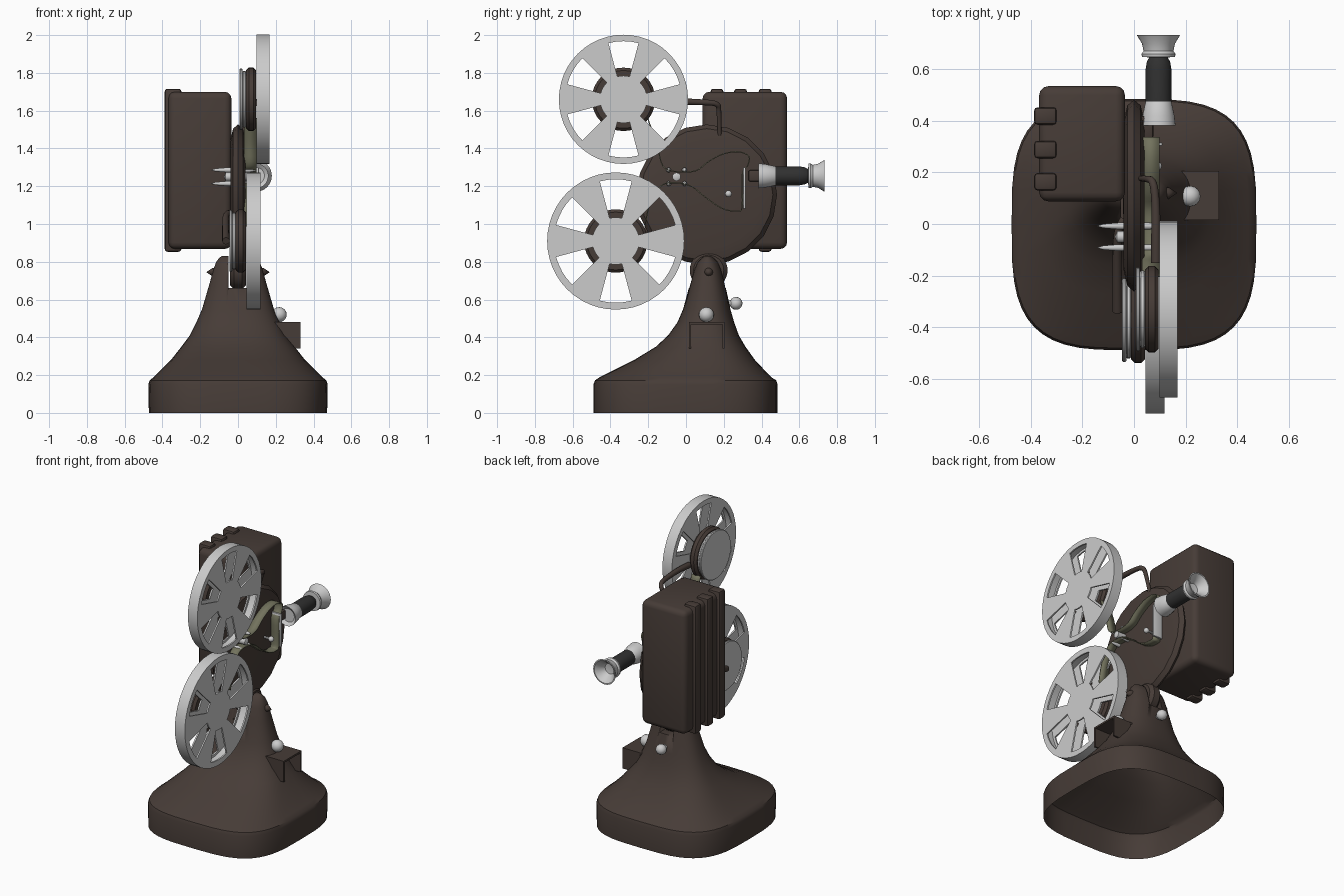
import bpy, bmesh, math
from mathutils import Vector

if "Cube" in bpy.data.objects:
    bpy.data.objects.remove(bpy.data.objects["Cube"])


def material(name, c):
    m = bpy.data.materials.new(name)
    m.diffuse_color = (*c, 1)
    m.use_nodes = True
    m.node_tree.nodes["Principled BSDF"].inputs["Base Color"].default_value = m.diffuse_color
    return m


BROWN = material("brown_enamel", (0.062, 0.045, 0.038))
BLACK = material("black_rubber", (0.03, 0.03, 0.03))
FILM = material("olive_film", (0.17, 0.17, 0.11))


def finish(name, bm, mat=None, angle=35):
    bmesh.ops.remove_doubles(bm, verts=bm.verts, dist=1e-5)
    bmesh.ops.recalc_face_normals(bm, faces=bm.faces)
    me = bpy.data.meshes.new(name)
    bm.to_mesh(me)
    bm.free()
    if mat:
        me.materials.append(mat)
    me.shade_smooth()
    me.set_sharp_from_angle(angle=math.radians(angle))
    ob = bpy.data.objects.new(name, me)
    bpy.context.collection.objects.link(ob)
    return ob


def skin(bm, rings, closed=False):
    n = len(rings[0])
    pairs = list(zip(rings, rings[1:])) + ([(rings[-1], rings[0])] if closed else [])
    for a, b in pairs:
        for i in range(n):
            j = (i + 1) % n
            bm.faces.new((a[i], a[j], b[j], b[i]))


def lathe(name, prof, axis, loc, mat=None, seg=32, closed=False, angle=35):
    """Spin (radius, height) points round an axis through loc."""
    bm = bmesh.new()
    rings = []
    for r, h in prof:
        ring = []
        for i in range(seg):
            a = 2 * math.pi * i / seg
            c, s = max(r, 1e-7) * math.cos(a), max(r, 1e-7) * math.sin(a)
            p = {'X': (h, c, s), 'Y': (c, h, s), 'Z': (c, s, h)}[axis]
            ring.append(bm.verts.new(Vector(loc) + Vector(p)))
        rings.append(ring)
    skin(bm, rings, closed)
    bmesh.ops.dissolve_degenerate(bm, dist=1e-6, edges=bm.edges)
    return finish(name, bm, mat, angle)


def ball(name, loc, r, mat=None):
    prof = [(r * math.sin(math.pi * i / 8), -r * math.cos(math.pi * i / 8)) for i in range(9)]
    return lathe(name, prof, 'X', loc, mat, 16)


def disc(name, x0, x1, y, z, r, mat=None, b=0.01, seg=32):
    return lathe(name, [(0, x0), (r - b, x0), (r, x0 + b), (r, x1 - b), (r - b, x1), (0, x1)],
                 'X', (0, y, z), mat, seg)


def box(name, lo, hi, mat=None, bevel=0.0, seg=3):
    bm = bmesh.new()
    bmesh.ops.create_cube(bm, size=1)
    for v in bm.verts:
        v.co = [(lo[k] + hi[k]) / 2 + v.co[k] * (hi[k] - lo[k]) for k in range(3)]
    if bevel:
        bmesh.ops.bevel(bm, geom=bm.edges[:], offset=bevel, segments=seg, affect='EDGES', profile=0.5)
    return finish(name, bm, mat)


def tube(name, pts, r0, r1, mat):
    cu = bpy.data.curves.new(name, 'CURVE')
    cu.dimensions = '3D'
    cu.bevel_depth, cu.bevel_resolution, cu.use_fill_caps = 1, 3, True
    sp = cu.splines.new('NURBS')
    sp.points.add(len(pts) - 1)
    for i, p in enumerate(pts):
        sp.points[i].co = (*p, 1)
        sp.points[i].radius = r0 + (r1 - r0) * i / (len(pts) - 1)
    sp.use_endpoint_u, sp.order_u, sp.resolution_u = True, 3, 6
    cu.materials.append(mat)
    ob = bpy.data.objects.new(name, cu)
    bpy.context.collection.objects.link(ob)


# Flared hollow pedestal: lofted superellipses, forked at the top
bm = bmesh.new()
rings = []
for z, hx, y0, y1, n in [(0, .472, -.49, .485, 3.4), (.15, .475, -.49, .485, 3.4), (.172, .468, -.482, .478, 3.4),
                         (.19, .445, -.455, .45, 3.3), (.28, .355, -.275, .365, 3), (.35, .3, -.16, .315, 2.8),
                         (.41, .255, -.095, .28, 2.6), (.48, .22, -.045, .255, 2.5), (.55, .19, -.015, .235, 2.4),
                         (.68, .152, .02, .207, 2.4), (.76, .13, .043, .188, 2.4), (.80, .115, .06, .17, 2.4),
                         (.82, .1, .08, .15, 2.2), (.83, .085, .095, .135, 2)]:
    ring = []
    for i in range(48):
        a = 2 * math.pi * i / 48
        c, s = math.cos(a), math.sin(a)
        ring.append(bm.verts.new((hx * math.copysign(abs(c) ** (2 / n), c),
                                  (y0 + y1) / 2 + (y1 - y0) / 2 * math.copysign(abs(s) ** (2 / n), s), z)))
    rings.append(ring)
skin(bm, rings)
bm.faces.new(rings[0])
bm.faces.new(rings[-1])
base = finish("pedestal", bm, BROWN)
cutter = box("fork_slot_cutter", (-.05, -.3, .66), (.05, .5, 1), BROWN)
cutter.hide_render = True
mod = base.modifiers.new("slot", 'BOOLEAN')
mod.operation, mod.object, mod.solver = 'DIFFERENCE', cutter, 'EXACT'
bpy.context.view_layer.objects.active = base
bpy.ops.object.modifier_apply(modifier="slot")
bpy.data.objects.remove(cutter)
bm = bmesh.new()
bm.from_mesh(base.data)
bmesh.ops.delete(bm, geom=[f for f in bm.faces if f.calc_center_median().z < .001], context='FACES')
bm.to_mesh(base.data)
bm.free()

# Pivot boss, fork bolts, knobs and side hood
disc("pivot_boss", -.042, .042, .12, .755, .1, BROWN, .02)
for s, side in ((-1, "left"), (1, "right")):
    lathe("fork_bolt_" + side, [(0, s * .1), (.026, s * .1), (.022, s * .135), (0, s * .168)], 'X',
          (0, .12, .745), BROWN, 12)
ball("side_knob", (.218, .108, .52), .04)
lathe("back_knob_stem", [(0, .18), (.018, .18), (.018, .26), (0, .26)], 'Y', (0, 0, .58), None, 12)
ball("back_knob", (0, .265, .58), .034)
box("hood_top", (.18, .015, .468), (.33, .205, .48), BROWN)
for y in (.015, .193):
    box("hood_side", (.2, y, .34), (.33, y + .012, .48), BROWN)

# Round mechanism head
lathe("head_disc", [(0, -.04), (.29, -.04), (.35, -.026), (.372, 0), (.35, .026), (.29, .04), (0, .04)],
      'X', (0, .11, 1.155), BROWN, 20)

# Lamp housing with three wrap-round louvres
box("lamp_housing", (-.368, .088, .868), (-.035, .535, 1.70), BROWN, .035)
for y in (.13, .255, .385):
    box("louvre", (-.388, y, .853), (-.3, y + .068, 1.716), BROWN, .014, 2)


# Film reels: two windowed flanges and a rim
def reel(name, x0, x1, y, z, R):
    for xa in (x0, x1 - .01):
        bm = bmesh.new()
        radii = [.0, .125, .9 * R, R]
        grid = [[bm.verts.new((xa, y + r * math.cos(a), z + r * math.sin(a)))
                 for a in (math.radians(7.5 * i) for i in range(48))] for r in radii]
        for k in range(3):
            for i in range(48):
                if k == 1 and 2 <= i % 8 < 6:
                    continue
                j = (i + 1) % 48
                if k == 0:
                    bm.faces.new((grid[0][0], grid[1][i], grid[1][j]))
                else:
                    bm.faces.new((grid[k][i], grid[k + 1][i], grid[k + 1][j], grid[k][j]))
        for f in bm.faces:
            if f.normal.x < 0:
                f.normal_flip()
        ext = bmesh.ops.extrude_face_region(bm, geom=bm.faces[:], use_keep_orig=True)
        for v in ext['geom']:
            if isinstance(v, bmesh.types.BMVert):
                v.co.x += .01
        finish(name + "_flange", bm)
    lathe(name + "_rim", [(R, x0), (R, x1), (.945 * R, x1), (.945 * R, x0)], 'X', (0, y, z), None, 48, True)
    # film roll, carrier and pulley behind the reel
    disc(name + "_core", x0 - .056, x0 - .002, y, z, .168, BROWN, .015)
    disc(name + "_pulley_inner", x0 - .074, x0 - .056, y, z, .15, None, .004)
    disc(name + "_pulley_outer", x0 - .09, x0 - .074, y, z, .163, None, .004)


reel("upper_reel", .098, .168, -.331, 1.66, .342)
reel("lower_reel", .044, .118, -.372, .91, .363)

# Reel arms
tube("upper_reel_arm", [(.085, -.15, 1.64), (.085, -.05, 1.65), (.085, .08, 1.645), (.075, .17, 1.64),
                        (.05, .175, 1.6), (.02, .178, 1.46)], .02, .011, BROWN)
tube("lower_reel_arm", [(-.04, .02, 1.06), (-.066, -.02, 1.06), (-.066, -.15, .99), (-.064, -.34, .91)],
     .014, .02, BROWN)

# Sprocket axle and its four pointed rollers
lathe("sprocket_axle", [(0, -.075), (.022, -.065), (.022, .1), (0, .11)], 'X', (0, -.05, 1.25), None, 16)
for dy in (-.042, .042):
    for dz in (-.036, .036):
        lathe("sprocket_pin", [(0, -.145), (.008, -.12), (.013, -.06), (.013, .06), (.008, .09), (0, .1)], 'X',
              (0, -.05 + dy, 1.25 + dz), None, 12)

# Film ribbon looping from the upper roll through the gate to the lower roll
path = [(-.2, 1.56), (-.15, 1.42), (-.12, 1.31), (-.05, 1.28), (.05, 1.285), (.12, 1.335), (.2, 1.375),
        (.28, 1.385), (.335, 1.36), (.33, 1.31), (.3, 1.26), (.3, 1.09), (.27, 1.065), (.19, 1.08), (.1, 1.14),
        (.03, 1.195), (-.05, 1.215), (-.13, 1.2), (-.19, 1.1), (-.22, .96)]
bm = bmesh.new()
rows = []
for k in range(len(path) - 1):
    p = [Vector(path[min(max(k + d, 0), len(path) - 1)]) for d in (-1, 0, 1, 2)]
    for t in (0, .25, .5, .75):
        q = .5 * (2 * p[1] + (p[2] - p[0]) * t + (2 * p[0] - 5 * p[1] + 4 * p[2] - p[3]) * t * t
                  + (3 * p[1] - p[0] - 3 * p[2] + p[3]) * t ** 3)
        rows.append([bm.verts.new((x, q.x, q.y)) for x in (.032, .098)])
for a, b in zip(rows, rows[1:]):
    bm.faces.new((a[0], a[1], b[1], b[0]))
film = finish("film_ribbon", bm, FILM, 80)
film.modifiers.new("thickness", 'SOLIDIFY').thickness = .006

# Film gate and pin
box("film_gate", (.03, .303, 1.08), (.11, .316, 1.3), None, .004, 2)
lathe("gate_pin", [(0, .03), (.008, .03), (.008, .09), (0, .09)], 'X', (0, .225, 1.16), None, 10)
ball("gate_pin_head", (.09, .225, 1.16), .018)

# Projection lens
LENS = (.095, 0, 1.255)
lathe("lens_collar", [(0, .4), (.045, .4), (.066, .383), (.062, .42), (.05, .475), (.044, .482), (0, .482)], 'Y', LENS)
lathe("lens_barrel", [(0, .45), (.05, .45), (.05, .6), (.045, .63), (.035, .648), (0, .655)], 'Y', LENS, BLACK)
lathe("lens_hood", [(0, .645), (.064, .648), (.066, .66), (.058, .672), (.064, .7), (.084, .733), (.076, .733),
                    (.045, .7), (.035, .675), (0, .67)], 'Y', LENS)
box("head_link", (.0, .33, 1.225), (.075, .42, 1.285), BROWN, .01, 2)
